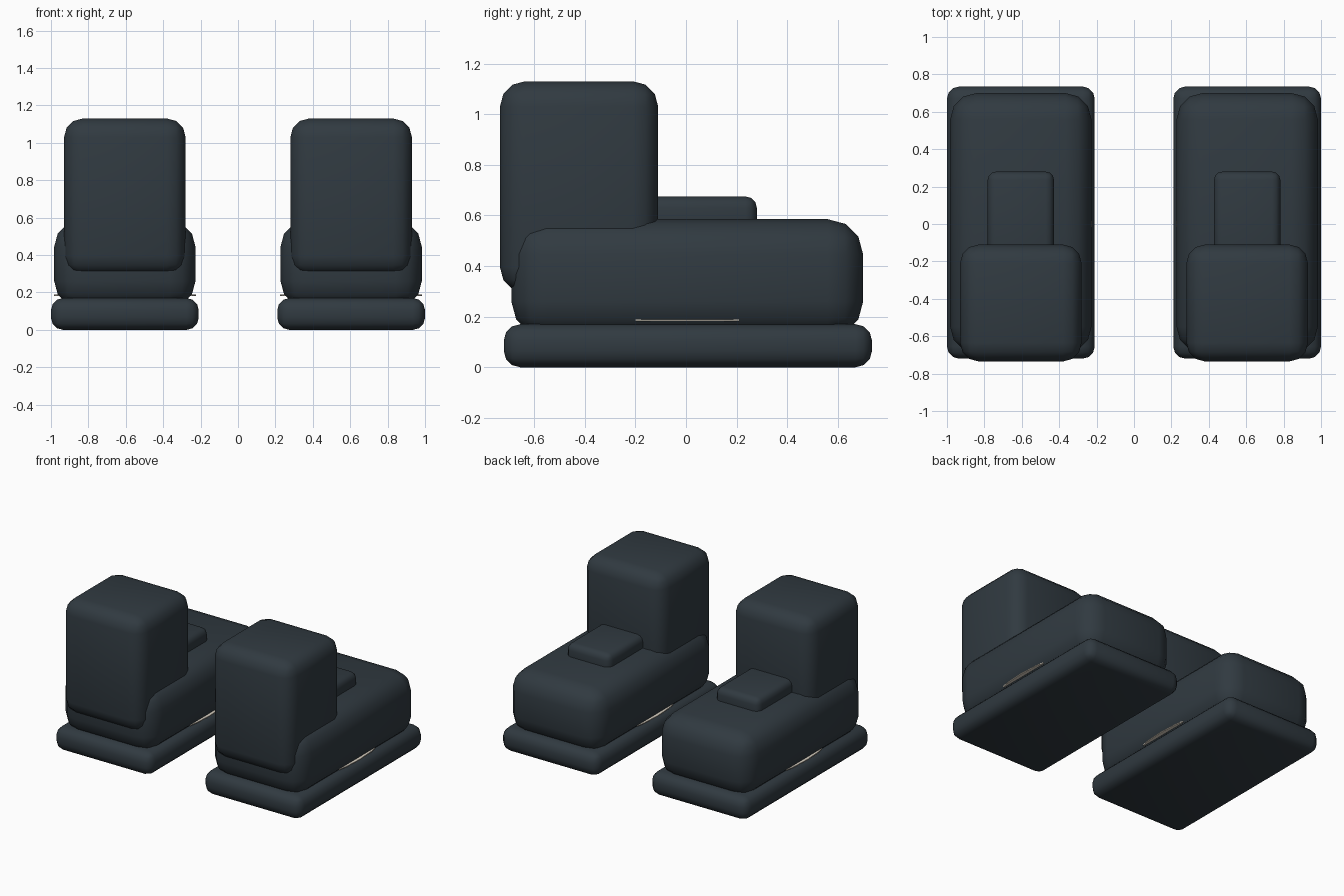
import bpy
import bmesh

cube = bpy.data.objects.get("Cube")
if cube:
    bpy.data.objects.remove(cube, do_unlink=True)


def make_material(name, rgb):
    mat = bpy.data.materials.new(name)
    mat.use_nodes = True
    colour = (*rgb, 1.0)
    mat.diffuse_color = colour
    mat.node_tree.nodes["Principled BSDF"].inputs["Base Color"].default_value = colour
    return mat


slate = make_material("dark slate", (0.030, 0.042, 0.052))
cream = make_material("pale cream", (0.72, 0.66, 0.56))


def add_object(name, bm, mat):
    mesh = bpy.data.meshes.new(name)
    bm.to_mesh(mesh)
    bm.free()
    mesh.materials.append(mat)
    obj = bpy.data.objects.new(name, mesh)
    bpy.context.collection.objects.link(obj)
    return obj


def rounded_box(name, centre_x, width, y_range, z_range, radius):
    """Box with softly rounded edges and smooth shading."""
    bm = bmesh.new()
    bmesh.ops.create_cube(bm, size=1)
    (y0, y1), (z0, z1) = y_range, z_range
    bmesh.ops.scale(bm, vec=(width, y1 - y0, z1 - z0), verts=bm.verts)
    bmesh.ops.translate(bm, vec=(centre_x, (y0 + y1) / 2, (z0 + z1) / 2), verts=bm.verts)
    for face in bm.faces:
        face.smooth = True
    obj = add_object(name, bm, slate)
    bevel = obj.modifiers.new("rounding", "BEVEL")
    bevel.width = radius
    bevel.segments = 3
    bevel.limit_method = "NONE"
    return obj


def side_trim(name, centre_x):
    """Thin plate through the shoe whose edges bulge just past the sides."""
    half = [(0.36, -0.20), (0.372, -0.14), (0.38, 0.0), (0.372, 0.15), (0.36, 0.21)]
    outline = half + [(-x, y) for x, y in reversed(half)]
    bm = bmesh.new()
    base = bm.faces.new([bm.verts.new((centre_x + x, y, 0.182)) for x, y in outline])
    top = bmesh.ops.extrude_face_region(bm, geom=[base])
    verts = [v for v in top["geom"] if isinstance(v, bmesh.types.BMVert)]
    bmesh.ops.translate(bm, vec=(0, 0, 0.007), verts=verts)
    bmesh.ops.recalc_face_normals(bm, faces=bm.faces)
    return add_object(name, bm, cream)


# A matching pair of boots, toes towards +y
for side, x in (("left", 0.605), ("right", -0.605)):
    rounded_box(side + "_sole", x, 0.79, (-0.72, 0.735), (0.0, 0.17), 0.065)
    rounded_box(side + "_foot", x, 0.755, (-0.69, 0.70), (0.12, 0.585), 0.14)
    rounded_box(side + "_ankle_shaft", x, 0.65, (-0.735, -0.11), (0.295, 1.13), 0.10)
    rounded_box(side + "_tongue", x, 0.355, (-0.30, 0.28), (0.50, 0.675), 0.045)
    side_trim(side + "_side_trim", x)
